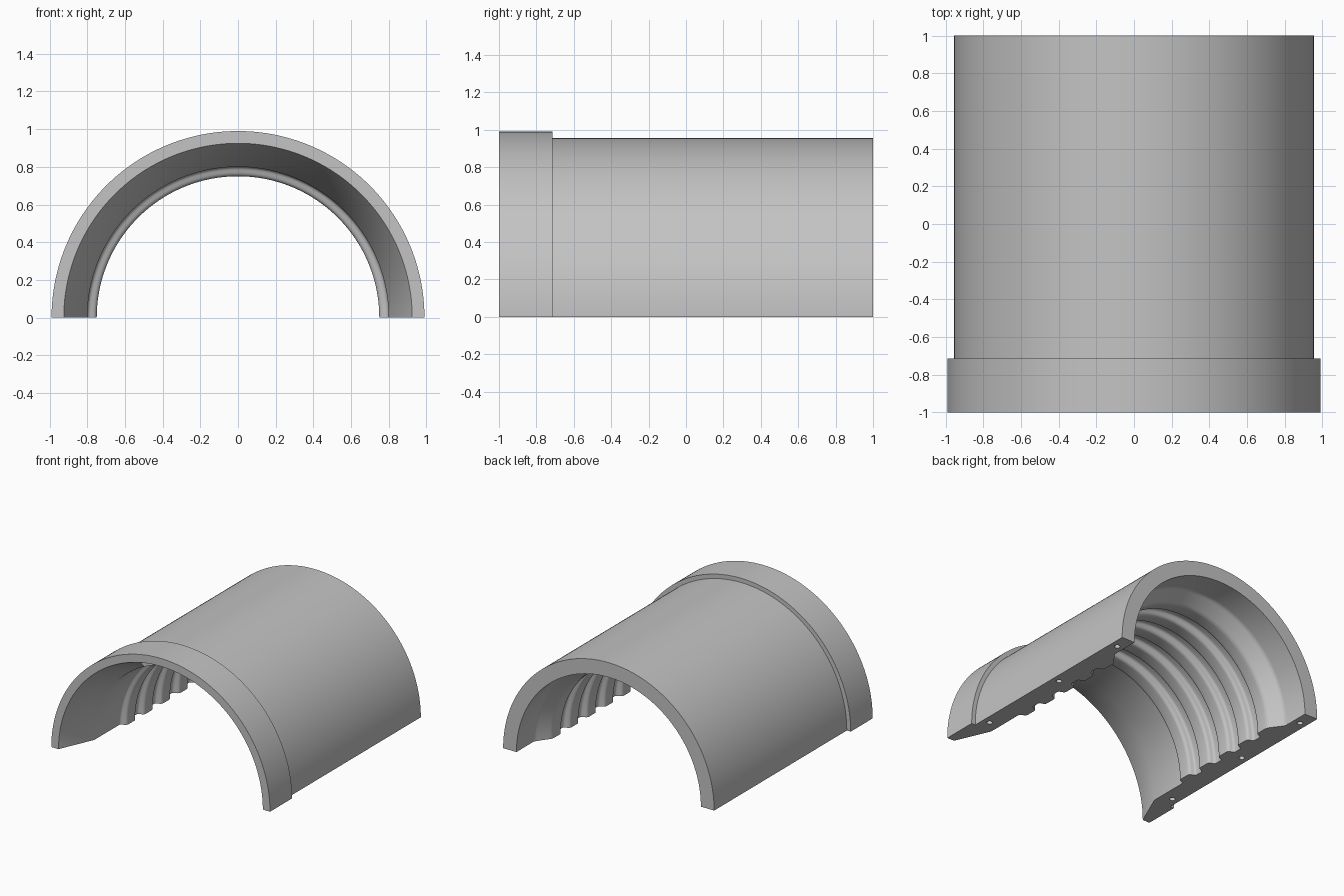
import bpy, bmesh, math
from mathutils import Vector

cube = bpy.data.objects.get("Cube")
if cube:
    bpy.data.objects.remove(cube, do_unlink=True)

grey = bpy.data.materials.new("Plain grey")
grey.use_nodes = True
colour = (0.55, 0.55, 0.55, 1)
grey.diffuse_color = colour
grey.node_tree.nodes["Principled BSDF"].inputs["Base Color"].default_value = colour


def fillet(prev, corner, following, radius, steps=4):
    """Round one profile corner with a short curve."""
    p, c, n = Vector(prev), Vector(corner), Vector(following)
    if radius == 0:
        return [c]
    a = c + (p - c).normalized() * radius
    b = c + (n - c).normalized() * radius
    return [a.lerp(c, i / steps).lerp(c.lerp(b, i / steps), i / steps)
            for i in range(steps + 1)]


# Wall section as (radius, y, corner rounding): outside with collar
section = [(0.955, 1, 0), (0.955, -0.715, 0), (0.99, -0.715, 0), (0.99, -1, 0)]
# Flared mouth and plain bore
section += [(0.925, -1, 0), (0.80, -0.715, 0)]
# Five rounded grip ribs
RIBS, PITCH, WIDTH, START = 5, 0.226, 0.13, -0.38
for i in range(RIBS):
    y = START + i * PITCH
    section += [(0.80, y, 0.018), (0.75, y + 0.015, 0.022)]
    section.append((0.75, y + WIDTH, 0.022))
    if i < RIBS - 1:
        section.append((0.80, y + WIDTH + 0.015, 0.018))
# Wider rear bore
section += [(0.835, 0.77, 0.02), (0.835, 1, 0)]

outline = []
for i, (r, y, rounding) in enumerate(section):
    before, after = section[i - 1], section[(i + 1) % len(section)]
    outline += fillet(before[:2], (r, y), after[:2], rounding)

# Sweep the section through a half turn and close both rail faces
bm = bmesh.new()
verts = [bm.verts.new((p.x, p.y, 0)) for p in outline]
edges = [bm.edges.new((v, verts[i - 1])) for i, v in enumerate(verts)]
bmesh.ops.spin(bm, geom=verts + edges, cent=(0, 0, 0), axis=(0, -1, 0),
               angle=math.pi, steps=96)
rims = [e for e in bm.edges if len(e.link_faces) == 1]
bmesh.ops.holes_fill(bm, edges=rims, sides=0)
bmesh.ops.recalc_face_normals(bm, faces=bm.faces)
mesh = bpy.data.meshes.new("half_shell")
bm.to_mesh(mesh)
bm.free()
shell = bpy.data.objects.new("half_shell", mesh)
bpy.context.collection.objects.link(shell)
mesh.materials.append(grey)

# Blind alignment holes in both rails
bm = bmesh.new()
for side in (-1, 1):
    for y in (-0.62, 0.19, 0.87):
        made = bmesh.ops.create_cone(bm, cap_ends=True, segments=24, radius1=0.022,
                                     radius2=0.022, depth=0.16)
        bmesh.ops.translate(bm, verts=made["verts"], vec=(side * 0.895, y, 0))
hole_mesh = bpy.data.meshes.new("hole_cutter")
bm.to_mesh(hole_mesh)
bm.free()
hole_mesh.materials.append(grey)
cutter = bpy.data.objects.new("hole_cutter", hole_mesh)
cutter.hide_render = True
bpy.context.collection.objects.link(cutter)

bpy.ops.object.select_all(action="DESELECT")
shell.select_set(True)
bpy.context.view_layer.objects.active = shell
cut = shell.modifiers.new("Rail holes", "BOOLEAN")
cut.operation = "DIFFERENCE"
cut.solver = "EXACT"
cut.object = cutter
bpy.ops.object.modifier_apply(modifier=cut.name)
bpy.data.objects.remove(cutter, do_unlink=True)
bpy.ops.object.shade_smooth_by_angle(angle=math.radians(30))
